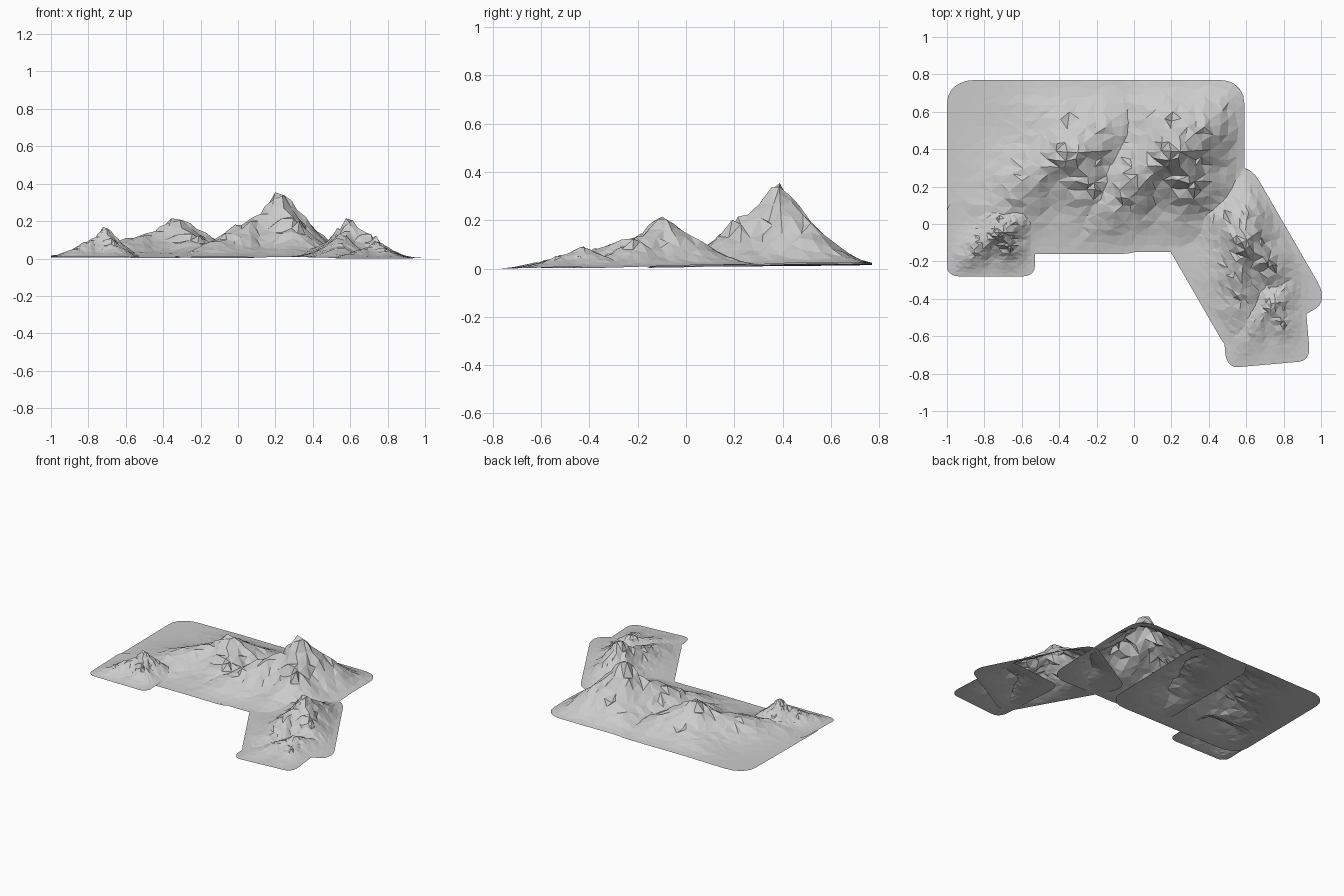
import bpy, math, random
from mathutils import Vector

if "Cube" in bpy.data.objects:
    bpy.data.objects.remove(bpy.data.objects["Cube"])

# Ridge lines of the shared mountain shape: (u, v, relative height)
PEAK = (0.22, 0.15, 1.0)
RIDGES = [
    [PEAK, (0.04, 0.03, 0.64), (-0.22, -0.2, 0.48), (-0.44, -0.42, 0.27), (-0.66, -0.62, 0.1)],
    [PEAK, (0.36, 0.25, 0.8), (0.5, 0.38, 0.52), (0.64, 0.52, 0.25)],
    [PEAK, (0.36, -0.15, 0.57), (0.32, -0.42, 0.22)],
    [PEAK, (0.1, 0.45, 0.4), (-0.05, 0.75, 0.12)],
]
N = 22


def height(u, v):
    p = Vector((u, v))
    best = 0
    for ridge in RIDGES:
        for a, b in zip(ridge, ridge[1:]):
            pa, pb = Vector(a[:2]), Vector(b[:2])
            d = pb - pa
            t = min(1, max(0, (p - pa).dot(d) / d.length_squared))
            dist = (p - pa - d * t).length
            h = a[2] + (b[2] - a[2]) * t
            best = max(best, h * math.exp(-(dist / 0.35) ** 1.45))
    return best


def round_corner(u, v, c=0.74):
    # pull square corners in to an arc
    du, dv = abs(u) - c, abs(v) - c
    if du > 0 and dv > 0:
        k = max(du, dv) / math.hypot(du, dv)
        u = math.copysign(c + du * k, u)
        v = math.copysign(c + dv * k, v)
    return u, v


def mountain(name, cx, cy, hx, hy, peak, turn=0, base=0.0):
    rng = random.Random(4)
    verts, faces = [], []
    ca, sa = math.cos(math.radians(turn)), math.sin(math.radians(turn))
    for j in range(N + 1):
        for i in range(N + 1):
            u, v = 2 * i / N - 1, 2 * j / N - 1
            ju, jv, jz = (rng.uniform(-1, 1) for _ in range(3))
            rim = i in (0, N) or j in (0, N)
            u, v = round_corner(u, v)
            if not rim:
                u, v = u + ju * 0.025, v + jv * 0.025
            h = height(u, v)
            if not rim and h < 0.8:
                h *= 1 + 0.1 * jz
            fade = min(1, (1 - max(abs(u), abs(v))) / 0.25)
            h *= 0.35 + 0.65 * max(0, fade)
            z = base + 0.006 * (1 + v) + (peak - base - 0.007) * h
            x, y = u * hx, v * hy
            verts.append((cx + x * ca - y * sa, cy + x * sa + y * ca, max(0, z)))
    # craggy notches on the steep front face
    for i, j, dz in ((15, 9, 0.1), (16, 8, 0.13), (14, 8, -0.06), (16, 10, 0.07)):
        k = j * (N + 1) + i
        x, y, z = verts[k]
        verts[k] = (x, y, z + dz * peak)
    for j in range(N):
        for i in range(N):
            a = j * (N + 1) + i
            b, c, d = a + 1, a + N + 2, a + N + 1
            if (i + j) % 2:
                faces += [(a, b, c), (a, c, d)]
            else:
                faces += [(a, b, d), (b, c, d)]
    me = bpy.data.meshes.new(name)
    me.from_pydata(verts, [], faces)
    ob = bpy.data.objects.new(name, me)
    bpy.context.collection.objects.link(ob)
    return ob


# Open terrain sheets, one per mountain, overlapping into a range
mountain("main_mountain", 0.11, 0.31, 0.48, 0.46, 0.37, base=0.004)
mountain("left_mountain", -0.455, 0.305, 0.545, 0.465, 0.225, base=0.002)
mountain("small_left_mountain", -0.765, -0.08, 0.235, 0.2, 0.175, base=0.006)
mountain("right_mountain", 0.566, -0.19, 0.3, 0.43, 0.225, turn=30, base=0.001)
mountain("front_right_hill", 0.695, -0.475, 0.225, 0.277, 0.095, turn=5)
